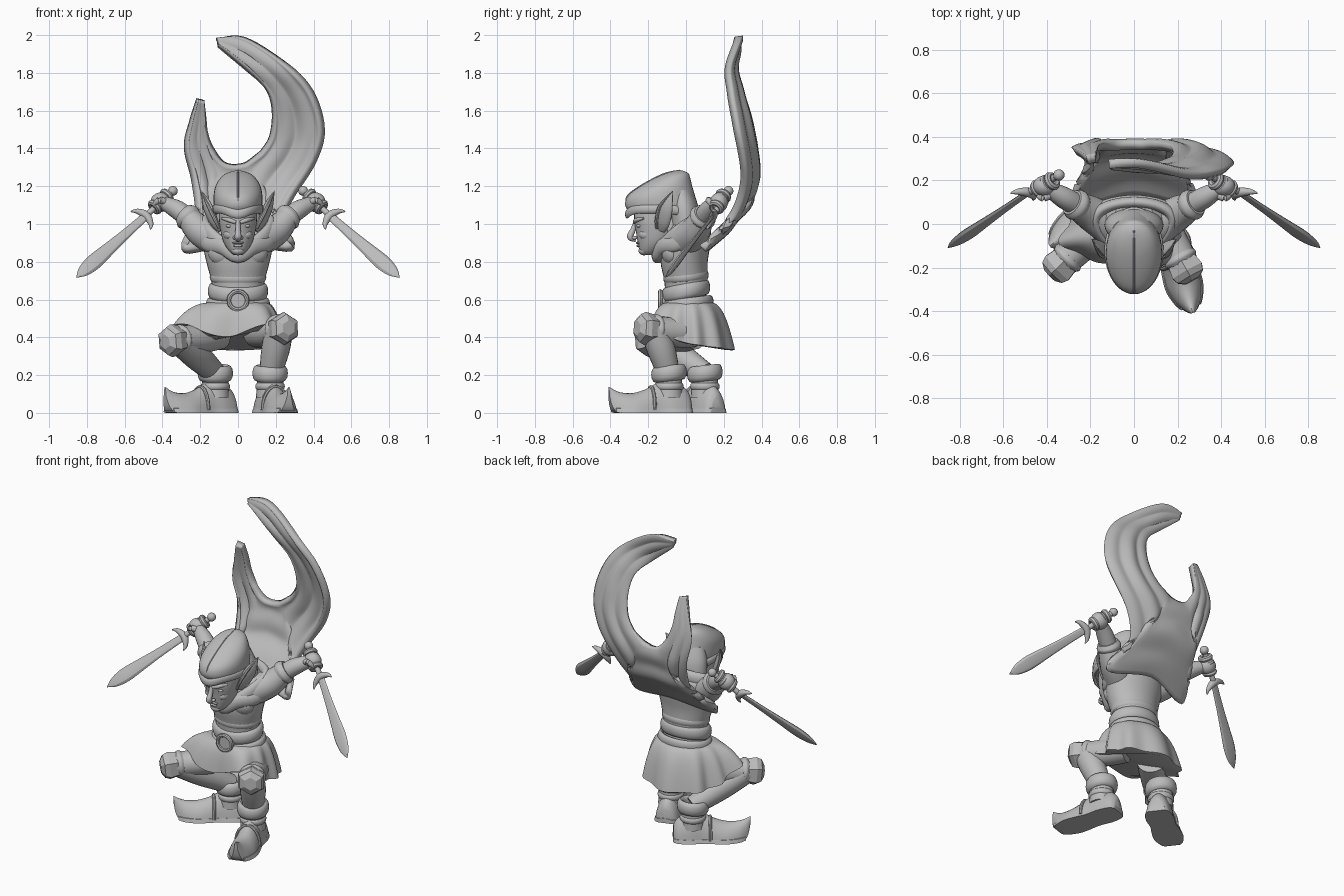
import bpy, bmesh
from math import sin, cos, pi, tau, radians, exp
from mathutils import Vector as V

if "Cube" in bpy.data.objects:
    bpy.data.objects.remove(bpy.data.objects["Cube"])

GREY = (0.5, 0.5, 0.5, 1)
mat = bpy.data.materials.new("stone grey")
mat.use_nodes = True
mat.diffuse_color = GREY
mat.node_tree.nodes["Principled BSDF"].inputs["Base Color"].default_value = GREY
X, Y, Z = V((1, 0, 0)), V((0, 1, 0)), V((0, 0, 1))


def finish(name, bm, angle=40):
    bmesh.ops.recalc_face_normals(bm, faces=bm.faces)
    me = bpy.data.meshes.new(name)
    bm.to_mesh(me)
    bm.free()
    me.materials.append(mat)
    me.shade_smooth()
    me.set_sharp_from_angle(angle=radians(angle))
    ob = bpy.data.objects.new(name, me)
    bpy.context.collection.objects.link(ob)
    return ob


def spline(rows, steps, closed=False):
    """Catmull-Rom through rows of numbers."""
    n, out = len(rows), []
    get = (lambda i: rows[i % n]) if closed else (lambda i: rows[max(0, min(n - 1, i))])
    for i in range(n if closed else n - 1):
        for k in range(steps):
            t = k / steps
            out.append([b + t * (c - a) / 2 + t * t * (a - 2.5 * b + 2 * c - d / 2)
                        + t ** 3 * (1.5 * (b - c) + (d - a) / 2)
                        for a, b, c, d in zip(get(i - 1), get(i), get(i + 1), get(i + 2))])
    return out if closed else out + [list(rows[-1])]


def skin(name, rings, closed=False, angle=40):
    bm = bmesh.new()
    vs = [[bm.verts.new(p) for p in r] for r in rings]
    n = len(vs[0])
    for i in range(len(vs) - (0 if closed else 1)):
        a, b = vs[i], vs[(i + 1) % len(vs)]
        for j in range(n):
            bm.faces.new((a[j], a[(j + 1) % n], b[(j + 1) % n], b[j]))
    if not closed:
        bm.faces.new(vs[0])
        bm.faces.new(vs[-1])
    return finish(name, bm, angle)


def tube(name, pts, radii, side=X, flat=1, axis=None, closed=False, n=20, steps=4, angle=40):
    """Sweep an ellipse; a radius may be a number or a (wide, deep) pair."""
    rows = [[*p, *(r if isinstance(r, tuple) else (r, r * flat))] for p, r in zip(pts, radii)]
    rows = spline(rows, steps, closed)
    m, rings = len(rows), []
    for i, row in enumerate(rows):
        nxt = rows[(i + 1) % m] if closed else rows[min(i + 1, m - 1)]
        prv = rows[i - 1] if closed else rows[max(i - 1, 0)]
        t = axis or (V(nxt[:3]) - V(prv[:3])).normalized()
        u = (side - t * side.dot(t)).normalized()
        w = t.cross(u)
        a, b = max(row[3], .001), max(row[4], .001)
        rings.append([V(row[:3]) + u * a * cos(tau * j / n) + w * b * sin(tau * j / n) for j in range(n)])
    return skin(name, rings, closed, angle)


def stack(name, levels, **kw):
    """Upright body from (z, centre y, half width, half depth) levels."""
    return tube(name, [(0, l[1], l[0]) for l in levels], [(l[2], l[3]) for l in levels], axis=Z, n=32, **kw)


def hoop(name, centre, rx, ry, tall, thick, tilt=0):
    c = V(centre)
    pts = [c + V((rx * cos(a), ry * sin(a), tilt * sin(a))) for a in (tau * k / 12 for k in range(12))]
    return tube(name, pts, [(tall, thick)] * 12, side=Z, closed=True, n=12, steps=3)


def ball(name, centre, size):
    bm = bmesh.new()
    bmesh.ops.create_icosphere(bm, subdivisions=3, radius=1)
    for v in bm.verts:
        v.co = V(centre) + V([a * b for a, b in zip(v.co, size)])
    return finish(name, bm)


# Torso, sash and buckle
stack("torso", [(.53, .02, .15, .12), (.62, 0, .135, .11), (.70, 0, .142, .115), (.8, -.01, .168, .125),
                (.9, 0, .185, .13), (.98, .02, .165, .11), (1.05, .03, .09, .08)])
hoop("belly_fold", (0, 0, .72), .132, .102, .028, .018, .01)
hoop("upper_sash", (0, 0, .645), .14, .108, .04, .02, .02)
hoop("lower_sash", (0, .01, .575), .152, .118, .034, .018, .015)
tube("buckle_plate", [(0, -.11, .595), (0, -.138, .595)], [.055, .05], n=24)
tube("buckle_rim", [(.048 * cos(k * tau / 12), -.136, .595 + .048 * sin(k * tau / 12)) for k in range(12)],
     [.012] * 12, side=Y, closed=True, n=8)

# Pleated skirt, draped over both thighs and dropping towards the back
rings = []
for t in [0, .08, .16, .25, .4, .55, .7, .85, .95, 1, 1.01]:
    ring = []
    for j in range(128):
        a = tau * j / 128
        right_lap = exp(-((a - 3.68) / .5) ** 2)
        left_lap = exp(-((a - 5.3) / .45) ** 2)
        pleat = 1 + .055 * t ** .6 * sin(9 * a + 1.5 * sin(2 * a))
        flare = min(t, 1) ** .6 * (.88 if t > 1 else 1)
        rx = (.14 + .11 * flare + .1 * flare * right_lap + .07 * flare * left_lap) * pleat
        ry = (.11 + .11 * flare + .05 * flare * right_lap + .025 * flare * left_lap + .015 * flare * min(0, sin(a))) * pleat
        hem = .365 - .03 * sin(a) + .09 * right_lap + .08 * left_lap
        ring.append(V((-.015 * t + rx * cos(a), .015 + .012 * t + ry * sin(a), .585 + (hem - .585) * t ** 1.6)))
    rings.append(ring)
skin("skirt", rings)

# Head and face
stack("head", [(.835, -.2, .02, .025), (.855, -.19, .045, .055), (.9, -.165, .075, .09), (.96, -.16, .092, .105),
               (1.02, -.16, .1, .115), (1.1, -.15, .1, .12)])
tube("neck", [(0, .0, .92), (0, -.1, 1.0)], [.08, .08])
tube("nose", [(0, -.262, 1.02), (0, -.28, .97), (0, -.295, .932), (0, -.265, .917)], [.012, .014, .018, .012])
ball("chin", (0, -.222, .858), (.034, .03, .024))
ball("upper_lip", (0, -.252, .9), (.032, .014, .007))
ball("lower_lip", (0, -.248, .885), (.025, .015, .008))
for s, label in ((1, "left"), (-1, "right")):
    ball(label + "_eye", (s * .045, -.248, .99), (.02, .014, .01))
    ball(label + "_cheek", (s * .042, -.208, .945), (.036, .042, .032))
    ball(label + "_nostril", (s * .016, -.272, .927), (.012, .014, .01))
    tube(label + "_brow", [(s * .012, -.272, 1.008), (s * .045, -.264, 1.02), (s * .085, -.225, 1.03)],
         [.009, .012, .006], side=Z)
    tube(label + "_ear", [(s * .095, -.13, .965), (s * .125, -.12, 1.01), (s * .16, -.105, 1.09), (s * .193, -.07, 1.175)],
         [.02, .038, .04, .002], side=V((s * .5, .8, 0)), flat=.4)
    tube(label + "_ear_rim", [(s * .1, -.155, .975), (s * .125, -.155, 1.03), (s * .16, -.135, 1.1),
                              (s * .193, -.07, 1.175)], [.007, .01, .009, .002], n=8)

# Hood with brim band, ridge seam and draped cowl
stack("hood_crown", [(1.06, -.12, .118, .18), (1.1, -.13, .128, .192), (1.15, -.13, .129, .178), (1.2, -.105, .119, .138),
                     (1.245, -.07, .092, .092), (1.27, -.045, .058, .056), (1.284, -.035, .01, .012)])
stack("hood_back", [(.88, 0, .1, .07), (.94, .0, .125, .08), (1.02, -.005, .135, .08), (1.1, -.015, .128, .078),
                    (1.18, -.03, .1, .06)])
band = [V((.125 * cos(a), -.122 + .19 * sin(a), 1.08 - .028 * max(0, -sin(a)) ** 8 - .02 * max(0, sin(a))))
        for a in (tau * k / 24 for k in range(24))]
tube("hood_band", band, [(.024, .011)] * 24, side=Z, closed=True, n=10, steps=2)
tube("hood_seam", [(0, -.318, 1.12), (0, -.305, 1.155), (0, -.24, 1.202), (0, -.16, 1.246), (0, -.1, 1.271), (0, -.03, 1.284)],
     [.004] * 6, n=8)
for k, (drop, grow) in enumerate(((0, 1), (.05, 1.08))):
    half = [(.075, -.12, .88), (.15, -.05, .945), (.175, .03, 1.0), (.12, .08, 1.02)]
    path = [(0, -.145, .835)] + half + [(0, .1, 1.03)] + [(-x, y, z) for x, y, z in reversed(half)]
    tube(f"cowl_fold_{k + 1}", [(x * grow, y * grow, z - drop * (y > -.1)) for x, y, z in path],
         [(.042, .026)] * 10, side=Z, closed=True)

# Arms, hands and curved-guard swords
for s, label in ((1, "left"), (-1, "right")):
    P = lambda x, y, z: V((s * x, y, z))
    ball(label + "_chest", P(.075, -.07, .85), (.085, .06, .075))
    tube(label + "_sleeve", [P(.12, .0, .92), P(.2, .05, .965), P(.265, .085, 1.035)], [.09, .08, .062])
    tube(label + "_sleeve_cuff", [P(.245, .075, 1.015), P(.265, .088, 1.035), P(.285, .1, 1.052)], [.06, .073, .06])
    tube(label + "_forearm", [P(.25, .08, 1.02), P(.32, .12, 1.075), P(.39, .16, 1.11)], [.05, .05, .036])
    d, face = P(.76, -.5, -.66).normalized(), P(-.15, -.8, .433).normalized()
    wide = d.cross(face).normalized()
    pommel, guard, tip = P(.345, .225, 1.175), P(.485, .145, 1.045), P(.855, -.11, .717)
    tube(label + "_grip", [pommel, guard], [.016, .016], side=wide)
    ball(label + "_pommel", pommel, (.026, .026, .026))
    ball(label + "_palm", P(.41, .175, 1.115), (.054, .048, .052))
    for k in range(4):
        c = pommel.lerp(guard, .24 + k * .15) + face * .01
        tube(f"{label}_finger_{k + 1}", [c + (wide * cos(a) + face * sin(a)) * .028 for a in
             (tau * j / 8 for j in range(8))], [.0165] * 8, side=d, closed=True, n=8)
    tube(label + "_thumb", [P(.39, .13, 1.12), P(.42, .12, 1.125), P(.445, .135, 1.1)], [.018, .017, .01])
    tube(label + "_guard", [guard + wide * w + d * f for w, f in
         ((-.072, .045), (-.05, .018), (0, .0), (.05, .018), (.072, .045))],
         [.003, .014, .022, .014, .003], side=face, n=12)
    tube(label + "_blade", [guard.lerp(tip, t) for t in (0, .3, .55, .75, .9, 1)],
         [.022, .027, .036, .043, .031, .002], side=wide, flat=.36, n=8, angle=30)

# Legs with faceted knee pads and turned-up boots
legs = [("left", (.1, .04, .43), (.23, -.19, .445), (.17, -.09, .2), (.30, -.95)),
        ("right", (-.1, .04, .42), (-.33, -.18, .385), (-.12, .1, .21), (-.8, -.6))]
for label, hip, knee, ankle, aim in legs:
    hip, knee, ankle = V(hip), V(knee), V(ankle)
    f = V((*aim, 0)).normalized()
    r = Z.cross(f)
    out = (knee - hip).normalized()
    tube(label + "_thigh", [hip, hip.lerp(knee, .5) - Z * .01, knee], [.085, .08, .07], side=Z)
    tube(label + "_shin", [knee - out * .02, knee.lerp(ankle, .45) - f * .015, ankle], [.072, .075, .058], side=r)
    pad = knee + out * .03
    tube(label + "_knee_pad", [pad - out * .05, pad, pad + out * .03, pad + out * .05],
         [.078, .088, .075, .04], side=Z, n=6, steps=1, angle=10)
    tube(label + "_knee_strap", [pad - out * .085, pad - out * .065, pad - out * .045], [.07, .08, .07], side=Z)
    cuff = V((ankle.x, ankle.y, .21))
    tube(label + "_boot_shaft", [cuff - Z * .13, cuff - Z * .05, cuff], [.075, .07, .07])
    hoop(label + "_boot_cuff", cuff, .072, .072, .042, .022, .008)
    hoop(label + "_ankle_wrap", cuff - Z * .07, .064, .064, .02, .014)
    base = V((ankle.x, ankle.y, 0))
    shape = [(-.115, .045, .09, 0), (-.09, .068, .13, 0), (-.02, .078, .17, 0), (.06, .072, .16, 0), (.13, .08, .125, 0),
             (.2, .083, .105, 0), (.265, .065, .108, 0), (.3, .045, .12, .004), (.322, .026, .132, .035), (.334, .01, .138, .09)]
    for part, grow, cap, used in (("boot", 1, 1, shape), ("sole", 1.07, .03, shape[:-2])):
        skin(f"{label}_{part}", [[base + f * s * grow ** .3 + r * w * grow * cos(a) * (1 - .25 * max(0, sin(a)))
             + Z * (low + (min(h, cap) - low) * max(0, sin(a)) ** (.8 if cap == 1 else .2))
             for a in (tau * j / 24 for j in range(24))] for s, w, h, low in spline(used, 4)])
    tube(label + "_instep_strap", [base + f * .1 + r * .074 * cos(a) + Z * (.015 + .122 * sin(a)) for a in
         (pi * k / 8 for k in range(9))], [.01] * 9, side=f, n=8)

# Billowing two-horned cape: inner and outer edges lofted together
edges = [(-.105, 1.945, -.115, 1.985), (.06, 1.81, .03, 1.985), (.16, 1.7, .24, 1.855),
         (.19, 1.58, .385, 1.7), (.175, 1.46, .445, 1.5), (.13, 1.385, .4, 1.33), (.09, 1.352, .28, 1.14),
         (.06, 1.332, .225, 1), (.03, 1.318, .28, .87), (-.02, 1.31, 0, .91), (-.065, 1.32, -.28, .86),
         (-.105, 1.35, -.21, 1.02), (-.14, 1.4, -.23, 1.22), (-.165, 1.48, -.275, 1.4),
         (-.17, 1.56, -.25, 1.54), (-.178, 1.65, -.215, 1.66)]
depth = spline([(.8, .09), (.9, .15), (1, .24), (1.1, .31), (1.25, .365), (1.4, .37), (1.55, .345),
                (1.7, .3), (1.85, .255), (2.05, .3)], 8)


def cape_y(x, z):
    for (z0, y0), (z1, y1) in zip(depth, depth[1:]):
        if z <= z1:
            return y0 + (y1 - y0) * (z - z0) / (z1 - z0) - .4 * x * x


bm = bmesh.new()
grid = []
for a, b, c, d in spline(edges, 6):
    row = []
    breadth = min(1, 4 * V((c - a, d - b)).length)
    for k in range(25):
        t = k / 24
        x, z = a + (c - a) * t, b + (d - b) * t
        fold = (.024 * (sin(t * pi) - .5) + .008 * sin(t * 5 * pi)) * breadth ** 2
        row.append(bm.verts.new((x, cape_y(x, z) + fold, z)))
    grid.append(row)
for p, q in zip(grid, grid[1:]):
    for k in range(24):
        bm.faces.new((p[k], p[k + 1], q[k + 1], q[k]))
cape = finish("cape", bm)
solid = cape.modifiers.new("thickness", "SOLIDIFY")
solid.thickness, solid.offset = .042, 0
